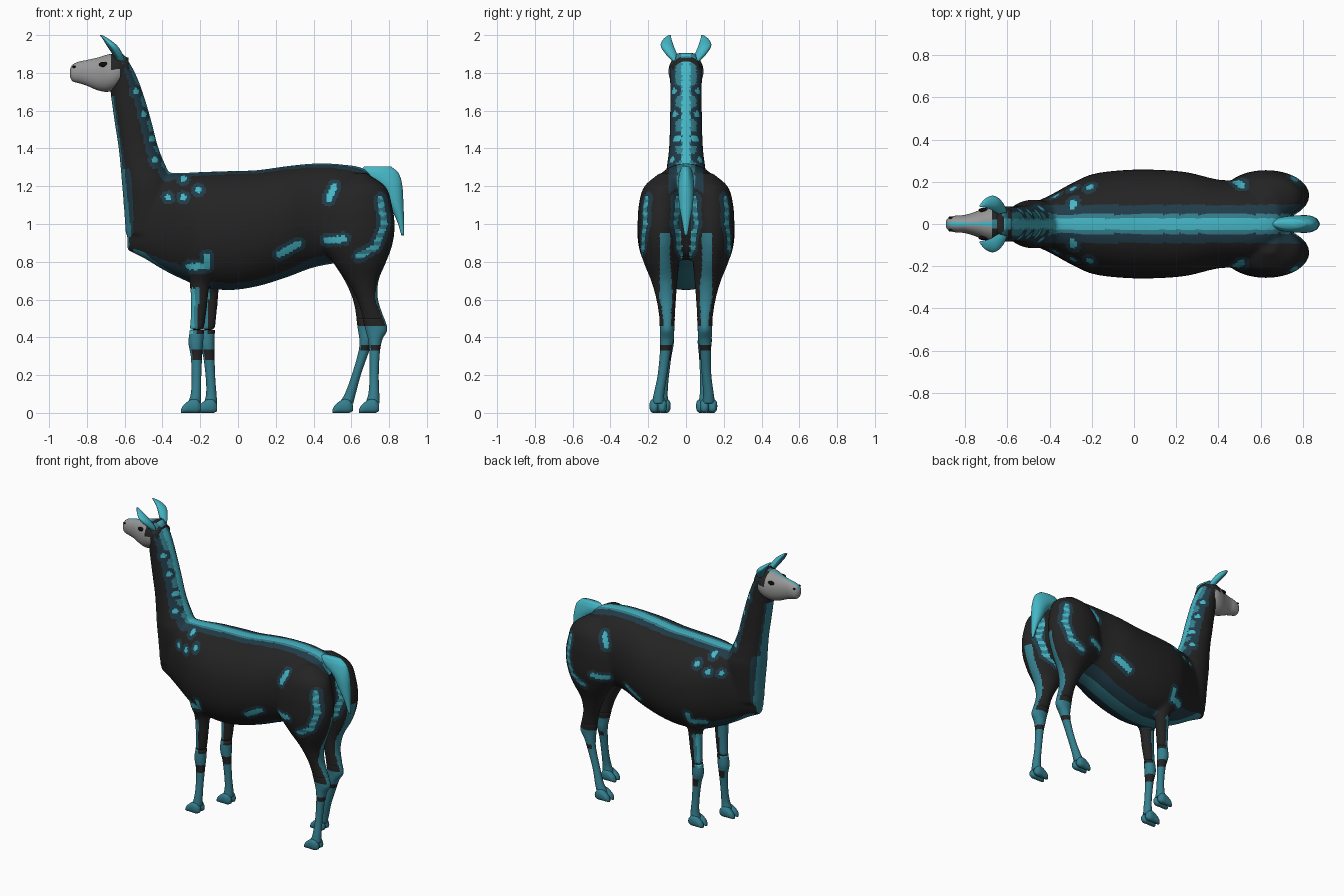
import bpy, bmesh, math
from mathutils import Vector

if "Cube" in bpy.data.objects:
    bpy.data.objects.remove(bpy.data.objects["Cube"])

# ---- colours ----
COLOURS = [("black_wool", (0.017, 0.017, 0.017)), ("bright_teal", (0.06, 0.47, 0.56)),
           ("mid_teal", (0.035, 0.21, 0.27)), ("dark_teal", (0.015, 0.045, 0.066)),
           ("grey_face", (0.31, 0.31, 0.315)), ("eye_black", (0.004, 0.004, 0.004))]
MATS = []
for name, rgb in COLOURS:
    m = bpy.data.materials.new(name)
    m.diffuse_color = (*rgb, 1)
    m.use_nodes = True
    m.node_tree.nodes["Principled BSDF"].inputs["Base Color"].default_value = m.diffuse_color
    MATS.append(m)
BLACK, BRIGHT, MID, DARK, GREY, EYE = range(6)


# ---- helpers ----
def lerp_table(t, table):
    """Piecewise linear lookup in rising (t, value) pairs."""
    if t <= table[0][0]:
        return table[0][1]
    for (a, va), (b, vb) in zip(table, table[1:]):
        if t <= b:
            return va + (vb - va) * (t - a) / (b - a)
    return table[-1][1]


def smooth_rows(rows, steps):
    """Cubic interpolation between cross-section rows."""
    k, out = len(rows), []

    def slope(i):
        a, b = rows[max(i - 1, 0)], rows[min(i + 1, k - 1)]
        return [(q - p) / (b[0] - a[0]) for p, q in zip(a, b)]
    for i in range(k - 1):
        a, b, sa, sb = rows[i], rows[i + 1], slope(i), slope(i + 1)
        d = b[0] - a[0]
        for j in range(steps):
            u = j / steps
            h = (2*u**3 - 3*u*u + 1, u**3 - 2*u*u + u, 3*u*u - 2*u**3, u**3 - u*u)
            out.append([h[0]*p + h[1]*d*m + h[2]*q + h[3]*d*n
                        for p, q, m, n in zip(a, b, sa, sb)])
    return out + [list(rows[-1])]


def loft(bm, rows, axis, seg=32, steps=5, power=2.0):
    """Rows are (position on axis, low, high, half width, centre y)."""
    rings = []
    for t, lo, hi, hw, cy in smooth_rows(rows, steps):
        ring = []
        for i in range(seg):
            a = 2 * math.pi * i / seg
            c, s = math.cos(a), math.sin(a)
            u = math.copysign(abs(c) ** (2 / power), c)
            v = math.copysign(abs(s) ** (2 / power), s)
            w, y = (lo + hi) / 2 + u * (hi - lo) / 2, cy + v * hw
            ring.append(bm.verts.new((t, y, w) if axis == "x" else (w, y, t)))
        rings.append(ring)
    faces = [bm.faces.new(rings[0]), bm.faces.new(rings[-1])]
    for r, q in zip(rings, rings[1:]):
        for i in range(seg):
            j = (i + 1) % seg
            faces.append(bm.faces.new((r[i], r[j], q[j], q[i])))
    bmesh.ops.recalc_face_normals(bm, faces=faces)


def finish(bm, name, rule, remesh=0):
    me = bpy.data.meshes.new(name)
    bm.to_mesh(me)
    bm.free()
    ob = bpy.data.objects.new(name, me)
    bpy.context.collection.objects.link(ob)
    if remesh:
        r = ob.modifiers.new("blend", "REMESH")
        r.mode, r.voxel_size = "VOXEL", remesh
        s = ob.modifiers.new("relax", "SMOOTH")
        s.factor, s.iterations = 0.5, 5
        dg = bpy.context.evaluated_depsgraph_get()
        me = bpy.data.meshes.new_from_object(ob.evaluated_get(dg))
        ob.modifiers.clear()
        ob.data = me
    me.materials.clear()
    for m in MATS:
        me.materials.append(m)
    for p in me.polygons:
        p.use_smooth = True
        p.material_index = rule(p.center, p.normal) if callable(rule) else rule
    return ob


# ---- side markings: polylines of (x, z) ----
MARKS = [[(-.29, 1.24)], [(-.21, 1.18)], [(-.29, 1.14)], [(-.37, 1.14)],
         [(.48, 1.13), (.51, 1.20)], [(.47, .915), (.56, .92)], [(.22, .84), (.32, .895)],
         [(-.26, .775), (-.165, .775), (-.165, .83)], [(-.5, 1.58)], [(-.455, 1.45)],
         [(-.44, 1.34)], [(-.54, 1.7)],
         [(.755, 1.13), (.775, 1.0), (.73, .88), (.64, .83)]]


def mark_distance(x, z):
    p, best = Vector((x, z)), 9
    for line in MARKS:
        for a, b in zip(line, line[1:] or line):
            a, d = Vector(a), Vector(b) - Vector(a)
            u = max(0, min(1, (p - a).dot(d) / d.dot(d))) if d.length else 0
            best = min(best, (p - a - d * u).length)
    return best


def coat_rule(c, n):
    x, y, z = c
    ay = abs(y)
    if z < .66 and x < 0 and n.z > -.5:                      # front legs
        if z > .42:
            return (BRIGHT if ay > .11 and n.x < -.5 else MID) if n.x < -.05 else BLACK
        return BLACK if .29 < z < .335 and n.x > -.6 else MID
    if z < .46 and x > .5:                                   # hind shanks
        return BLACK if .32 < z < .36 and n.x > -.7 else MID
    if x > .55 and z < .95 and n.x > .75 and .07 < ay < .14:  # back of thighs
        return MID
    if abs(n.y) > .3:
        d = mark_distance(x, z)
        if d < .017:
            return BRIGHT if x < .62 or int(z * 45) % 2 else MID
        if d < .038:
            return DARK
    if x < -.36 and z > 1.29:                                # neck stripes
        if n.x > .3:
            return BRIGHT if ay < .022 else MID if ay < .055 else DARK
        if n.x < -.75 and z < 1.68:
            return MID if ay < .04 else DARK
        return BLACK
    if x < -.48 and n.x < -.55:                              # chest bib
        return MID if ay < .06 else DARK
    if n.z > .3 and z > 1.1:                                 # back stripe
        return BRIGHT if ay < .024 else MID if ay < .045 else DARK if ay < .09 else BLACK
    if n.z < -.5 and -.55 < x < .6 and z < .9:               # belly
        return MID if ay < .05 else DARK if ay < .13 else BLACK
    return BLACK


# ---- leg tables: (z, x low, x high, half width, y) ----
HIND = [(1.27, .60, .68, .05, .09), (1.2, .50, .78, .10, .12), (1.1, .44, .815, .12, .13),
        (1.0, .42, .83, .12, .135), (.9, .43, .82, .115, .135), (.8, .50, .785, .095, .13),
        (.7, .575, .745, .07, .115), (.6, .63, .742, .052, .105), (.5, .66, .775, .041, .10),
        (.44, .675, .79, .038, .10), (.39, .688, .765, .036, .10), (.33, .695, .752, .029, .105),
        (.2, .697, .745, .025, .115), (.1, .69, .748, .028, .128), (.05, .675, .75, .034, .13)]
FRONT = [(.9, -.30, -.12, .07, .14), (.75, -.27, -.13, .06, .125), (.68, -.255, -.15, .045, .11),
         (.55, -.25, -.165, .038, .105), (.44, -.255, -.18, .034, .10), (.37, -.262, -.185, .037, .10),
         (.30, -.25, -.19, .028, .10), (.18, -.245, -.195, .024, .105), (.1, -.25, -.195, .028, .11),
         (.05, -.265, -.195, .034, .11)]
# stance of the +y legs relative to the -y legs
HIND_STEP = [(.05, -.14), (.35, -.05), (.8, 0)]
FRONT_STEP = [(.05, .085), (.37, .06), (.7, .05), (.9, 0)]


def place(rows, side, step):
    out = []
    for z, a, b, w, y in rows:
        d = lerp_table(z, step) if side > 0 else 0
        splay = (.02 if side < 0 else -.012) * max(0, 1 - z / .4)
        out.append((z, a + d, b + d, w, side * (y + splay)))
    return out


LEGS = [(f"{kind}_leg_{'right' if s < 0 else 'left'}", place(rows, s, step), s, foot_x)
        for kind, rows, step, foot_x in (("hind", HIND, HIND_STEP, .705), ("front", FRONT, FRONT_STEP, -.265))
        for s in (-1, 1)]

# ---- woolly coat: torso, neck and upper legs blended ----
bm = bmesh.new()
TORSO = [(-.585, .86, 1.2, .045), (-.5, .82, 1.25, .09), (-.4, .76, 1.27, .135), (-.3, .71, 1.27, .19),
         (-.2, .67, 1.275, .235), (-.05, .65, 1.28, .255), (.1, .67, 1.285, .257), (.25, .715, 1.305, .245),
         (.4, .77, 1.32, .21), (.55, .80, 1.315, .2), (.68, .84, 1.285, .14), (.74, .95, 1.2, .06)]
NECK = [(.95, -.595, -.36, .09), (1.1, -.605, -.32, .11), (1.22, -.615, -.34, .115), (1.28, -.62, -.37, .105),
        (1.4, -.632, -.42, .09), (1.55, -.655, -.46, .085), (1.7, -.675, -.505, .083),
        (1.8, -.68, -.545, .085), (1.87, -.67, -.585, .075), (1.905, -.65, -.61, .05)]
loft(bm, [r + (0,) for r in TORSO], "x", 48, 6, 2.15)
loft(bm, [r + (0,) for r in NECK], "z", 40, 5)
for name, rows, s, fx in LEGS:
    loft(bm, [r for r in rows if r[0] > .43], "z")
finish(bm, "woolly_coat", coat_rule, .011)

# ---- lower legs and two-toed feet ----
TOE = [(-.062, .0, .018, .010), (-.05, 0, .04, .019), (-.01, 0, .07, .024), (.025, 0, .07, .024), (.045, .01, .045, .012)]
for name, rows, s, fx in LEGS:
    bm = bmesh.new()
    loft(bm, [r for r in rows if r[0] < .53], "z", 24, 6)
    finish(bm, name, coat_rule)
    bm = bmesh.new()
    x = (rows[-1][1] + rows[-1][2]) / 2 - .01
    for t in (-.021, .021):
        loft(bm, [(x + dx, a, b, w, rows[-1][4] + t) for dx, a, b, w in TOE], "x", 20, 4, 2.4)
    finish(bm, name.replace("leg", "foot"), MID)

# ---- head ----
HEAD = [(-.89, 1.78, 1.82, .016), (-.877, 1.757, 1.843, .031), (-.84, 1.745, 1.86, .04), (-.8, 1.732, 1.868, .043),
        (-.74, 1.707, 1.882, .062), (-.69, 1.70, 1.897, .083), (-.64, 1.715, 1.902, .092), (-.58, 1.755, 1.88, .07)]


def head_rule(c, n):
    if c.x > -.625 or (c.x > -.67 and c.z > 1.82):           # wool around the crown
        return MID if abs(c.y) < .025 and n.z > .3 else BLACK
    if n.z > .3 and abs(c.y) < .008:                         # nose stripe
        return BRIGHT
    return GREY


bm = bmesh.new()
loft(bm, [r + (0,) for r in HEAD], "x", 56, 8, 2.1)
finish(bm, "head", head_rule)

# ---- eyes, nostrils, ears ----
EAR = [(1.86, -.64, -.60, .015, .055), (1.9, -.665, -.612, .03, .078), (1.945, -.695, -.64, .034, .1),
       (1.98, -.717, -.685, .021, .098), (2.0, -.732, -.718, .006, .086)]
for s, side in ((-1, "right"), (1, "left")):
    for part, pos, size in (("eye", (-.712, .066, 1.845), (.024, .01, .014)),
                            ("nostril", (-.868, .03, 1.832), (.01, .006, .006))):
        bm = bmesh.new()
        bmesh.ops.create_uvsphere(bm, u_segments=16, v_segments=10, radius=1)
        for v in bm.verts:
            v.co = Vector([p + q * k for p, q, k in zip((pos[0], pos[1] * s, pos[2]), v.co, size)])
        finish(bm, f"{part}_{side}", EYE)
    bm = bmesh.new()
    loft(bm, [(z, a, b, w, y * s) for z, a, b, w, y in EAR], "z", 20, 5)
    finish(bm, f"ear_{side}", lambda c, n: BRIGHT if n.x > -.3 else MID)

# ---- tail ----
TAIL = [(1.305, .67, .81, .022), (1.27, .64, .85, .036), (1.2, .74, .87, .042), (1.1, .80, .876, .036),
        (1.02, .84, .879, .022), (.94, .865, .88, .008)]
bm = bmesh.new()
loft(bm, [r + (0,) for r in TAIL], "z", 28, 5)
finish(bm, "tail", BRIGHT)
